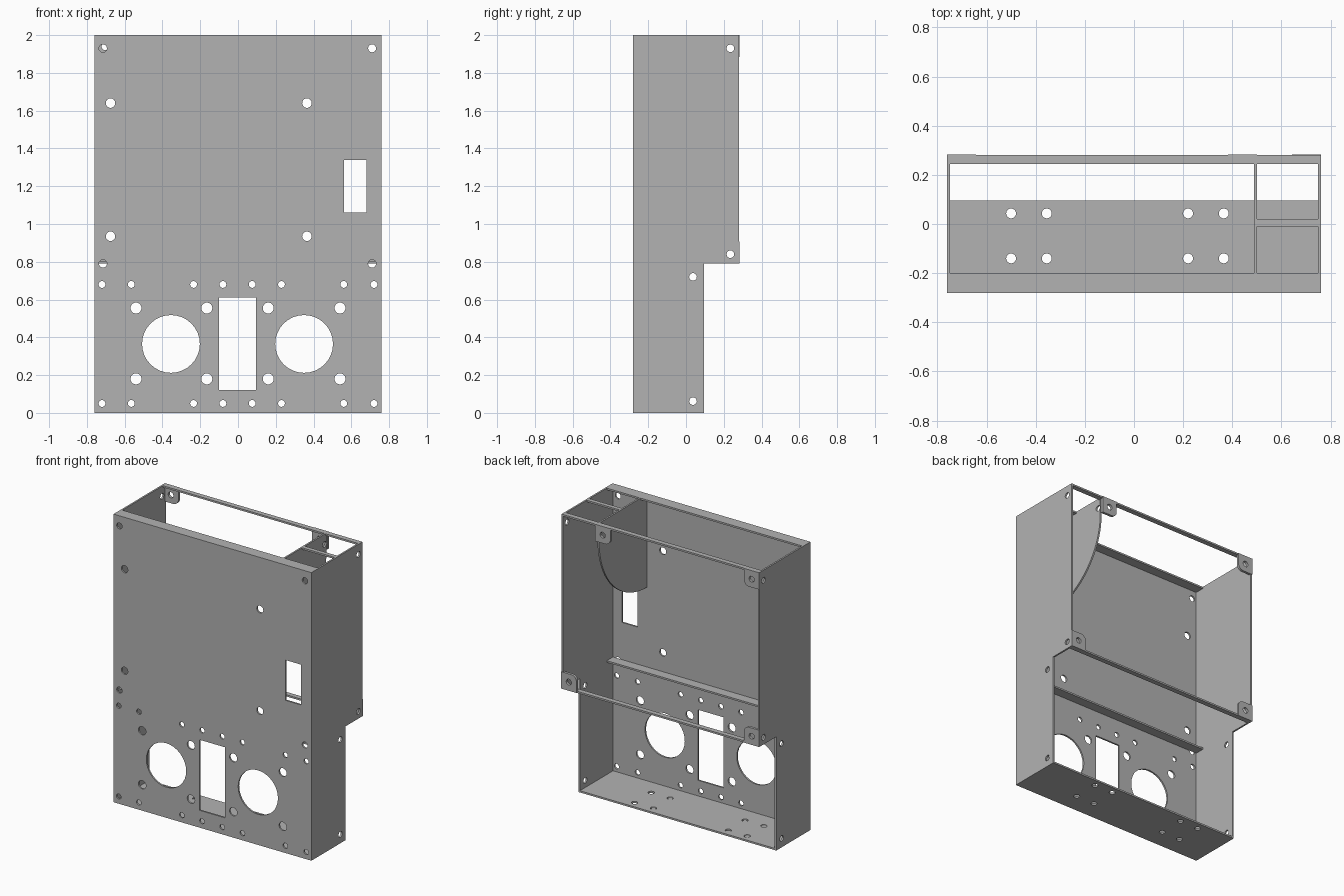
import bpy
from math import cos, sin, pi, radians
from mathutils import Matrix

cube = bpy.data.objects.get("Cube")
if cube:
    bpy.data.objects.remove(cube, do_unlink=True)

T = 0.012                 # sheet thickness
W, D, H = 0.76, 0.28, 2.0  # half width, half depth, height
STEP_Z, STEP_Y = 0.79, 0.095

grey = bpy.data.materials.new("plain grey")
grey.use_nodes = True
colour = (0.448, 0.448, 0.448, 1)
grey.diffuse_color = colour
grey.node_tree.nodes["Principled BSDF"].inputs["Base Color"].default_value = colour

# Columns are the sheet's own u, v and thickness directions
FRONT = Matrix(((1, 0, 0, 0), (0, 0, -1, 0), (0, 1, 0, 0), (0, 0, 0, 1)))
SIDE = Matrix(((0, 0, 1, 0), (1, 0, 0, 0), (0, 1, 0, 0), (0, 0, 0, 1)))
FLAT = Matrix.Identity(4)


def rect(u0, u1, v0, v1):
    return [(u0, v0), (u1, v0), (u1, v1), (u0, v1)]


def arc(u, v, r, start, end, n):
    angles = [radians(start + (end - start) * i / n) for i in range(n + 1)]
    return [(u + r * cos(a), v + r * sin(a)) for a in angles]


def hole(u, v, r):
    return arc(u, v, r, 0, 360, 32)[:-1]


def sheet(name, plane, place, outline, holes=(), thick=T):
    """A flat sheet with holes, centred in thickness on 'place'."""
    curve = bpy.data.curves.new(name, 'CURVE')
    curve.dimensions = '2D'
    curve.fill_mode = 'BOTH'
    curve.extrude = thick / 2
    for loop in [outline, *holes]:
        spline = curve.splines.new('POLY')
        spline.points.add(len(loop) - 1)
        for p, (u, v) in zip(spline.points, loop):
            p.co = (u, v, 0, 1)
        spline.use_cyclic_u = True
    temp = bpy.data.objects.new(name + "_outline", curve)
    bpy.context.scene.collection.objects.link(temp)
    bpy.context.view_layer.update()
    graph = bpy.context.evaluated_depsgraph_get()
    mesh = bpy.data.meshes.new_from_object(temp.evaluated_get(graph))
    bpy.data.objects.remove(temp, do_unlink=True)
    mesh.transform(Matrix.Translation(place) @ plane)
    mesh.materials.clear()
    mesh.materials.append(grey)
    obj = bpy.data.objects.new(name, mesh)
    bpy.context.scene.collection.objects.link(obj)
    bpy.ops.object.select_all(action='DESELECT')
    obj.select_set(True)
    bpy.context.view_layer.objects.active = obj
    bpy.ops.object.shade_smooth_by_angle(angle=radians(30))
    return obj


# Front panel with its openings and screw holes
cuts = [rect(-0.1, 0.095, 0.12, 0.61), rect(0.56, 0.68, 1.06, 1.34)]
cuts += [hole(x, 0.365, 0.153) for x in (-0.355, 0.35)]
cuts += [hole(x, z, 0.018) for z in (0.05, 0.68)
         for x in (-0.72, -0.565, -0.235, -0.08, 0.075, 0.23, 0.56, 0.72)]
cuts += [hole(x, z, 0.029) for z in (0.18, 0.555) for x in (-0.54, -0.165, 0.16, 0.54)]
cuts += [hole(x, z, 0.025) for z in (0.935, 1.64) for x in (-0.675, 0.365)]
cuts += [hole(x, z, 0.021) for z in (0.79, 1.93) for x in (-0.715, 0.71)]
sheet("front_panel", FRONT, (0, -D + T / 2, 0), rect(-W, W, 0, H), cuts)

# Stepped side panels
inner = -D + T
side = [(inner, 0), (STEP_Y, 0), (STEP_Y, STEP_Z), (D, STEP_Z), (D, H), (inner, H)]
side_holes = [hole(y, z, 0.02) for y, z in
              ((0.235, 1.93), (0.235, 0.84), (0.037, 0.72), (0.037, 0.062))]
for name, s in (("left", 1), ("right", -1)):
    sheet(name + "_side_panel", SIDE, (s * (W - T / 2), 0, 0), side, side_holes)

# Floor
w = W - T
floor_holes = [hole(x, y, 0.02) for x in (-0.5, -0.355, 0.22, 0.365) for y in (-0.14, 0.043)]
sheet("floor", FLAT, (0, 0, T / 2), rect(-w, w, inner, STEP_Y), floor_holes)

# Front flanges and back rails at the top and at the step
for name, z in (("top", H - T / 2), ("middle", STEP_Z + T / 2)):
    sheet(name + "_front_flange", FLAT, (0, 0, z), rect(-w, w, inner, -0.2))
    sheet(name + "_back_rail", FLAT, (0, 0, z), rect(-w, w, 0.245, D))

# Curved divider and the small bar beside it
divider = [(inner, H), *arc(inner, 1.88, 0.525, -90, 0, 32), (inner + 0.525, H)]
sheet("divider", SIDE, (0.494, 0, 0), divider, side_holes[:1])
sheet("divider_bar", FLAT, (0, 0, H - T / 2), rect(0.5, w, -0.01, 0.02))


# Back screw tabs, with the corner facing the opening rounded
def tab(name, x, z, sx, sz):
    size, r = 0.117, 0.04
    shape = [(0, 0), (size, 0), *arc(size - r, size - r, r, 0, 90, 8), (0, size)]
    place = lambda loop: [(x + sx * u, z + sz * v) for u, v in loop]
    sheet(name, FRONT, (0, D - 0.006, 0), place(shape),
          [place(hole(0.058, 0.06, 0.02))], 0.018)


tab("top_right_tab", -W, H, 1, -1)
tab("top_divider_tab", 0.5, H, -1, -1)
tab("bottom_right_tab", -W, STEP_Z, 1, 1)
tab("bottom_left_tab", W, STEP_Z, -1, 1)
